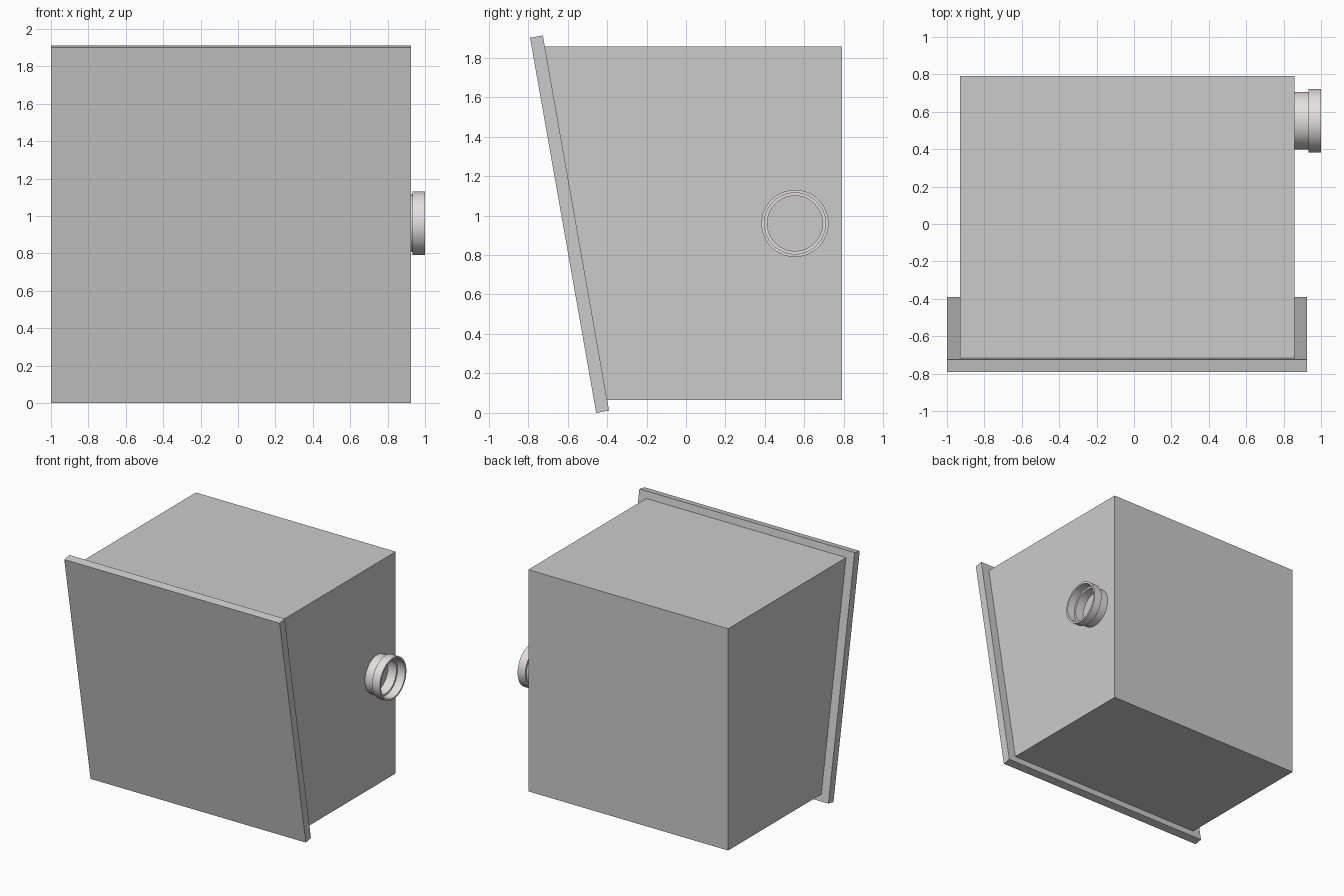
import bpy, bmesh, math
from mathutils import Vector

if "Cube" in bpy.data.objects:
    bpy.data.objects.remove(bpy.data.objects["Cube"])


def new_object(name, bm):
    bmesh.ops.recalc_face_normals(bm, faces=bm.faces)
    mesh = bpy.data.meshes.new(name)
    bm.to_mesh(mesh)
    bm.free()
    obj = bpy.data.objects.new(name, mesh)
    bpy.context.collection.objects.link(obj)
    return obj


def extrude_profile(name, profile_yz, x0, x1):
    """Solid made by sweeping a side profile along x."""
    bm = bmesh.new()
    face = bm.faces.new([bm.verts.new((x0, y, z)) for y, z in profile_yz])
    swept = bmesh.ops.extrude_face_region(bm, geom=[face])["geom"]
    bmesh.ops.translate(bm, vec=(x1 - x0, 0, 0),
                        verts=[v for v in swept if isinstance(v, bmesh.types.BMVert)])
    return new_object(name, bm)


def lathe_x(name, profile_xr, centre_y, centre_z, sides=64):
    """Closed (x, radius) profile spun around an axis parallel to x."""
    bm = bmesh.new()
    rings = []
    for i in range(sides):
        a = 2 * math.pi * i / sides
        rings.append([bm.verts.new((x, centre_y + r * math.cos(a), centre_z + r * math.sin(a)))
                      for x, r in profile_xr])
    n = len(profile_xr)
    for i in range(sides):
        a, b = rings[i], rings[(i + 1) % sides]
        for j in range(n):
            k = (j + 1) % n
            bm.faces.new((a[j], a[k], b[k], b[j]))
    return new_object(name, bm)


# Slanted front plate, tilted 10 degrees
tilt = math.radians(10)
up = Vector((-math.sin(tilt), math.cos(tilt)))
inward = Vector((math.cos(tilt), math.sin(tilt)))
height, thickness = 1.93, 0.066
foot = Vector((-0.455, 0.0))
plate = [foot, foot + inward * thickness,
         foot + inward * thickness + up * height, foot + up * height]
extrude_profile("front_plate", plate, -1.0, 0.925)


# Box body whose front follows the back of the plate
def plate_back_y(z):
    return plate[1].x - (z - plate[1].y) * math.tan(tilt)


low, high, back = 0.065, 1.857, 0.79
body = [(plate_back_y(low), low), (back, low), (back, high), (plate_back_y(high), high)]
extrude_profile("body", body, -0.93, 0.857)

# Hollow stepped pipe socket on the right side
socket = [(0.855, 0.154), (0.932, 0.154), (0.932, 0.17), (1.0, 0.17),
          (1.0, 0.155), (0.932, 0.155), (0.932, 0.14), (0.855, 0.14)]
pipe = lathe_x("pipe_socket", socket, 0.552, 0.96)
mat = bpy.data.materials.new("light_grey")
mat.diffuse_color = (0.78, 0.74, 0.73, 1)
mat.use_nodes = True
mat.node_tree.nodes["Principled BSDF"].inputs["Base Color"].default_value = mat.diffuse_color
pipe.data.materials.append(mat)
bpy.ops.object.select_all(action='DESELECT')
pipe.select_set(True)
bpy.context.view_layer.objects.active = pipe
bpy.ops.object.shade_smooth_by_angle(angle=math.radians(30))
